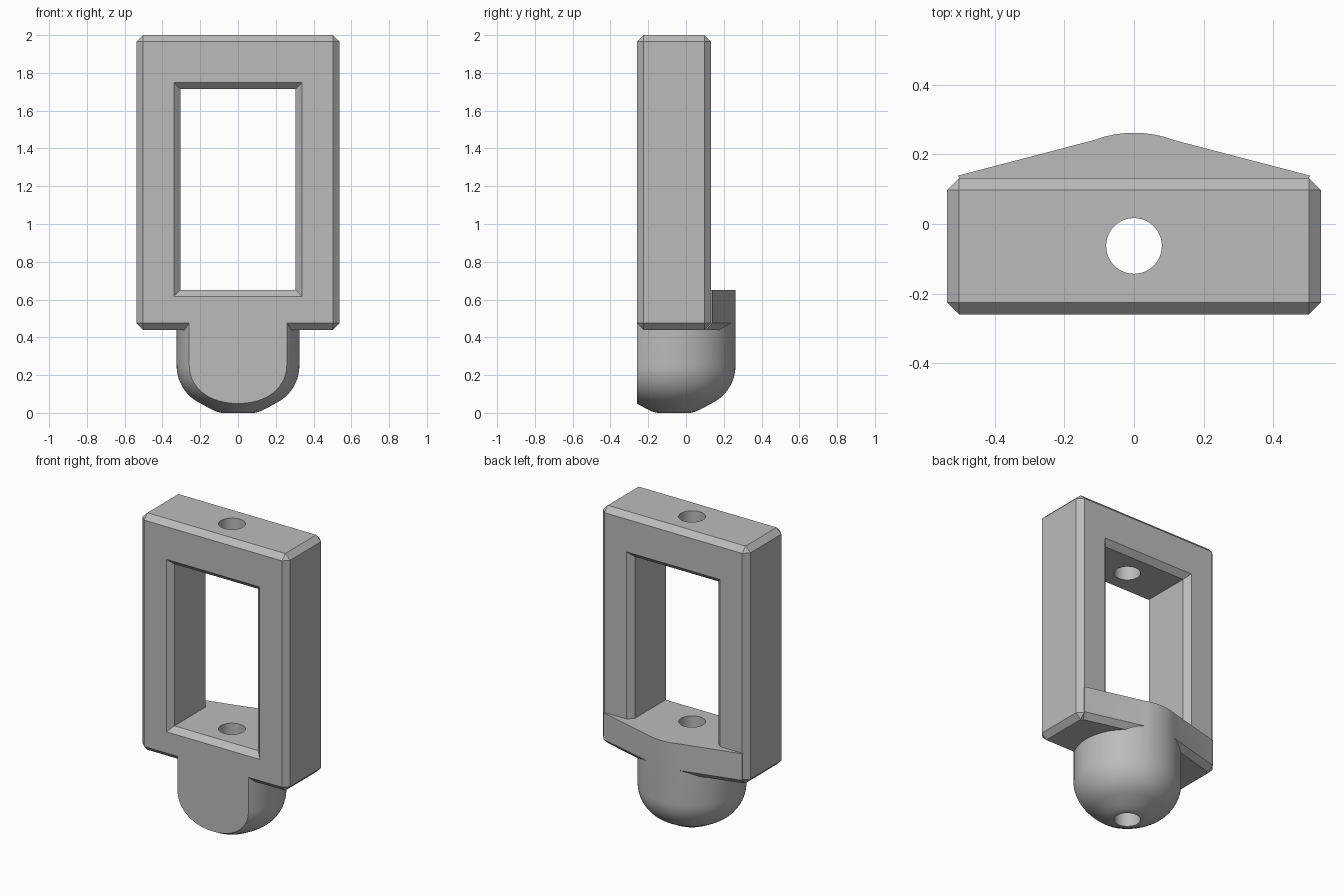
import bpy, bmesh, math
from mathutils import Matrix

if "Cube" in bpy.data.objects:
    bpy.data.objects.remove(bpy.data.objects["Cube"], do_unlink=True)

AXIS_Y = -0.063    # vertical axis shared by the knob and the bore
RADIUS = 0.325     # knob radius
CHAMFER = 0.035
FLOOR = 0.65       # window sill height
UNDER = 0.44       # underside of the frame

grey = bpy.data.materials.new("plain grey")
grey.use_nodes = True
grey.diffuse_color = (0.5, 0.5, 0.5, 1)
grey.node_tree.nodes["Principled BSDF"].inputs["Base Color"].default_value = (0.5, 0.5, 0.5, 1)


def finish(name, bm):
    bmesh.ops.recalc_face_normals(bm, faces=bm.faces)
    mesh = bpy.data.meshes.new(name)
    bm.to_mesh(mesh)
    bm.free()
    mesh.materials.append(grey)
    obj = bpy.data.objects.new(name, mesh)
    bpy.context.collection.objects.link(obj)
    return obj


def loft(name, rings):
    """Closed solid through rings that have equal point counts."""
    bm = bmesh.new()
    loops = [[bm.verts.new(p) for p in ring] for ring in rings]
    n = len(loops[0])
    for a, b in zip(loops, loops[1:]):
        for i in range(n):
            j = (i + 1) % n
            bm.faces.new((a[i], a[j], b[j], b[i]))
    bm.faces.new(loops[0])
    bm.faces.new(loops[-1])
    return finish(name, bm)


def box(name, x, y, z, chamfer=0):
    bm = bmesh.new()
    size = Matrix.Diagonal((x[1] - x[0], y[1] - y[0], z[1] - z[0], 1))
    mid = Matrix.Translation((sum(x) / 2, sum(y) / 2, sum(z) / 2))
    bmesh.ops.create_cube(bm, size=1, matrix=mid @ size)
    if chamfer:
        bmesh.ops.bevel(bm, geom=bm.edges[:], offset=chamfer, segments=1, affect='EDGES')
    return finish(name, bm)


def circle(r, z, n=72):
    return [(r * math.cos(math.tau * i / n), AXIS_Y + r * math.sin(math.tau * i / n), z)
            for i in range(n)]


def combine(target, other, operation):
    mod = target.modifiers.new(operation.title(), 'BOOLEAN')
    mod.operation = operation
    mod.solver = 'EXACT'
    mod.object = other
    bpy.context.view_layer.objects.active = target
    bpy.ops.object.modifier_apply(modifier=mod.name)
    bpy.data.objects.remove(other, do_unlink=True)


# Chamfered upright frame block
frame = box("bracket_frame", (-0.537, 0.537), (-0.26, 0.132), (UNDER, 2), CHAMFER)


# Rear shelf: straight flanks running into a round nose, chamfered underneath
def shelf_ring(z, radius, end_x, end_y):
    arc = [math.radians(a) for a in range(75, 106, 5)]
    nose = [(radius * math.cos(a), AXIS_Y + radius * math.sin(a), z) for a in arc]
    return [(-0.45, 0, z), (0.45, 0, z), (end_x, end_y, z)] + nose + [(-end_x, end_y, z)]


shelf = loft("rear_shelf", [
    shelf_ring(UNDER, RADIUS - CHAMFER, 0.488, 0.107),
    shelf_ring(UNDER + CHAMFER, RADIUS - 0.002, 0.505, 0.139),
    shelf_ring(FLOOR, RADIUS - 0.002, 0.505, 0.139)])

# Rounded knob: cone tip, fillet, then cylinder, cut flat at the front
FILLET = 0.22
profile = [(0.087, 0), (0.115, 0.007), (0.15, 0.024)]
for deg in range(30, 91, 6):
    a = math.radians(deg)
    profile.append((RADIUS - FILLET + FILLET * math.sin(a), 0.25 - FILLET * math.cos(a)))
profile.append((RADIUS, FLOOR))
knob = loft("knob", [circle(r, z) for r, z in profile])
combine(knob, box("front_cutter", (-1, 1), (-1, -0.26), (-1, 1)), 'DIFFERENCE')

combine(frame, shelf, 'UNION')
combine(frame, knob, 'UNION')


# Window with flared edges; the sill is flared only at the front
def window_ring(y, flare, sill_flare):
    x, low, high = 0.305 + flare, FLOOR - sill_flare, 1.715 + flare
    return [(-x, y, low), (x, y, low), (x, y, high), (-x, y, high)]


window = loft("window_cutter", [
    window_ring(-0.30, 0.075, 0.075), window_ring(-0.225, 0, 0),
    window_ring(0.097, 0, 0), window_ring(0.172, 0.075, 0),
    window_ring(0.4, 0.075, 0)])
combine(frame, window, 'DIFFERENCE')

# Vertical bore through the top bar, sill and knob
combine(frame, loft("bore_cutter", [circle(0.08, -0.1, 48), circle(0.08, 2.1, 48)]), 'DIFFERENCE')

# Smooth round surfaces, crisp chamfers
bpy.ops.object.select_all(action='DESELECT')
frame.select_set(True)
bpy.context.view_layer.objects.active = frame
bpy.ops.object.shade_smooth_by_angle(angle=math.radians(25))
